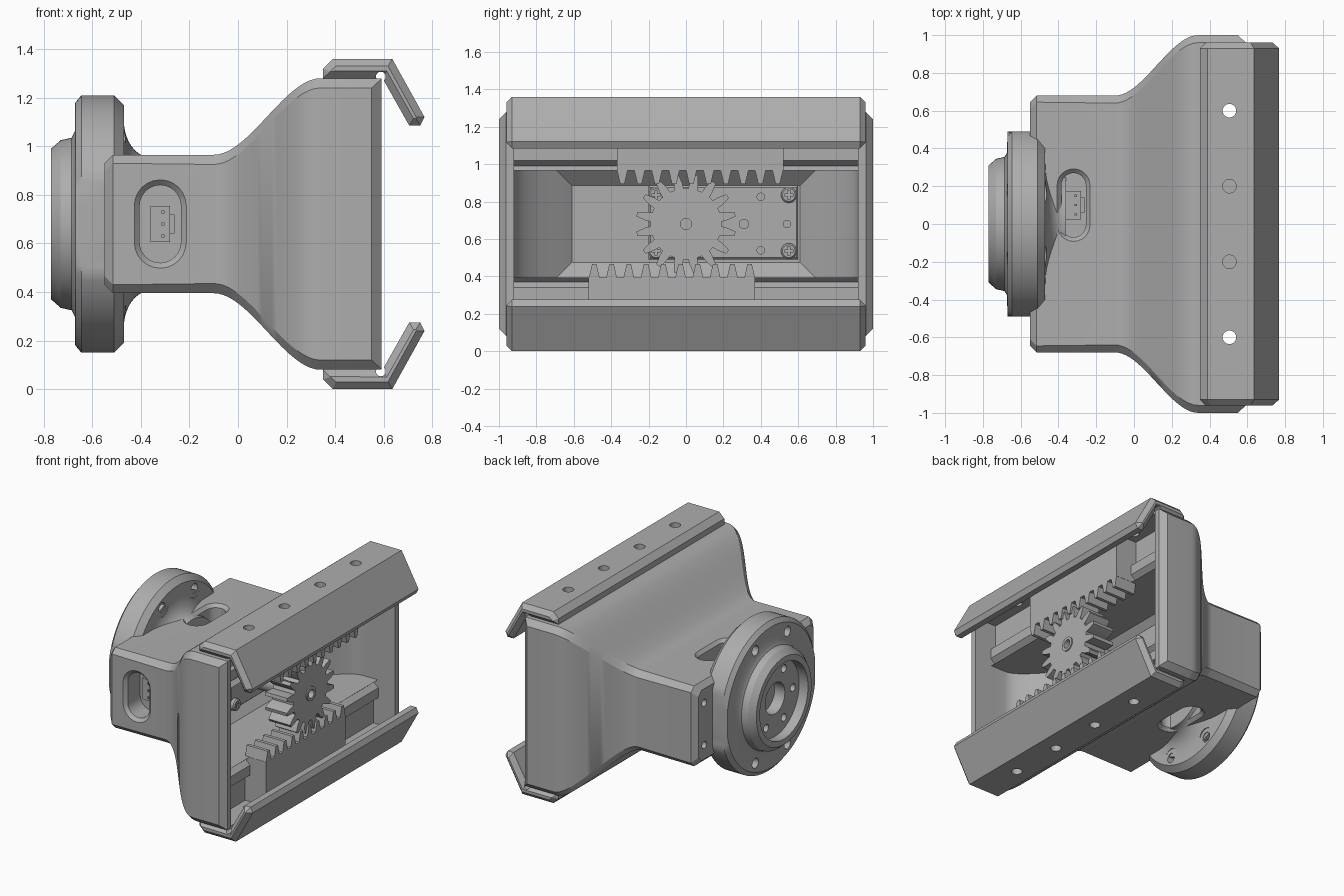
import bpy, bmesh
from math import sin, cos, pi
from mathutils import Vector

if "Cube" in bpy.data.objects:
    bpy.data.objects.remove(bpy.data.objects["Cube"])

MID = 0.68  # height of the main axis

grey = bpy.data.materials.new("machined_grey")
grey.use_nodes = True
GREY = (0.42, 0.42, 0.42, 1)
grey.diffuse_color = GREY
grey.node_tree.nodes["Principled BSDF"].inputs["Base Color"].default_value = GREY


def loft(name, rings, end_bevel=0):
    """Skin a row of equal-sized point rings and cap both ends."""
    bm = bmesh.new()
    rows = [[bm.verts.new(p) for p in ring] for ring in rings]
    n = len(rows[0])
    for a, b in zip(rows, rows[1:]):
        for i in range(n):
            j = (i + 1) % n
            bm.faces.new((a[i], a[j], b[j], b[i]))
    caps = [bm.faces.new(rows[0]), bm.faces.new(rows[-1])]
    bmesh.ops.recalc_face_normals(bm, faces=bm.faces)
    if end_bevel:
        edges = [e for f in caps for e in f.edges]
        bmesh.ops.bevel(bm, geom=edges, offset=end_bevel, segments=1, affect='EDGES')
    mesh = bpy.data.meshes.new(name)
    bm.to_mesh(mesh)
    bm.free()
    mesh.materials.append(grey)
    ob = bpy.data.objects.new(name, mesh)
    bpy.context.collection.objects.link(ob)
    return ob


def prism(name, pts, axis, a, b, end_bevel=0):
    """Extrude a 2D outline along an axis from a to b."""
    place = {'x': lambda p, t: (t, p[0], p[1]),
             'y': lambda p, t: (p[0], t, p[1]),
             'z': lambda p, t: (p[0], p[1], t)}[axis]
    return loft(name, [[place(p, t) for p in pts] for t in (a, b)], end_bevel)


def circle(u, v, r, n=24):
    return [(u + r * cos(2 * pi * i / n), v + r * sin(2 * pi * i / n)) for i in range(n)]


def rect(u0, u1, v0, v1):
    return [(u0, v0), (u1, v0), (u1, v1), (u0, v1)]


def slot(u, v, hu, hv, n=12):
    """Upright obround outline."""
    top = [(u + hu * cos(pi * i / n), v + hv - hu + hu * sin(pi * i / n)) for i in range(n + 1)]
    return top + [(2 * u - a, 2 * v - b) for a, b in top]


def cut(ob, cutters):
    for c in cutters:
        mod = ob.modifiers.new("cut", 'BOOLEAN')
        mod.operation, mod.solver, mod.object = 'DIFFERENCE', 'EXACT', c
        bpy.context.view_layer.objects.active = ob
        bpy.ops.object.modifier_apply(modifier=mod.name)
        bpy.data.objects.remove(c)


def smoothstep(x, a=-0.1, b=0.34):
    t = max(0, min(1, (x - a) / (b - a)))
    return t * t * (3 - 2 * t)


def octagon(x, hy, hz, c):
    q = [(hy, hz - c), (hy - c, hz)]
    return [(x, y, MID + z) for y, z in
            q + [(-y, z) for y, z in q[::-1]] + [(-y, -z) for y, z in q] + [(y, -z) for y, z in q[::-1]]]


# Body shell, swelling from the neck block to the wide mouth
rings = [octagon(-0.55, 0.645, 0.25, 0.035), octagon(-0.515, 0.68, 0.285, 0.035)]
for i in range(23):
    x = -0.1 + 0.44 * i / 22
    rings.append(octagon(x, 0.68 + 0.32 * smoothstep(x), 0.285 + 0.315 * smoothstep(x), 0.04))
rings += [octagon(0.55, 1.0, 0.6, 0.04), octagon(0.59, 0.962, 0.6, 0.003)]
body = loft("body", rings)

# Funnel-shaped cavity and jaw channel
stations = [(0.0, 0.61, 0.205), (0.07, 0.69, 0.285)]
stations += [(x, 0.6 + 0.32 * smoothstep(x), 0.285) for x in [0.14 + 0.02 * i for i in range(11)]]
stations.append((0.7, 0.92, 0.285))
cavity = loft("cavity_cutter", [[(x, y, MID + z) for y, z in rect(-hy, hy, -hz, hz)] for x, hy, hz in stations])
channel = prism("channel_cutter", rect(-0.92, 0.92, -0.1, 1.5), 'x', 0.42, 0.7)


# Obround connector pockets on the front, top and underside
def pocket(place, u, v, hu, hv):
    steps = [(-0.02, 0.04), (0, 0.022), (0.022, 0), (0.16, 0)]
    return loft("pocket_cutter", [[place(p, d) for p in slot(u, v, hu + e, hv + e)] for d, e in steps])


on_front = lambda p, d: (p[0], -0.68 + d, p[1])
on_top = lambda p, d: (p[0], p[1], MID + 0.285 - d)
on_bottom = lambda p, d: (p[0], p[1], MID - 0.285 + d)
sides = [(on_front, MID, 0.085, 0.16), (on_top, 0.1, 0.065, 0.17), (on_bottom, 0.1, 0.065, 0.17)]
pockets = [pocket(place, -0.32, v, hu, hv) for place, v, hu, hv in sides]
bolt_holes = [prism("bolt_cutter", circle(y, MID + z, 0.025), 'x', -0.7, -0.45)
              for y in (-0.58, 0.58) for z in (-0.15, 0.15)]
cut(body, [cavity, channel] + pockets + bolt_holes)

for place, v, hu, hv in sides:
    def block(name, u0, u1, v0, v1, d):
        loft(name, [[place(p, t) for p in rect(u0, u1, v0, v1)] for t in (d, 0.165)])
    block("connector", -0.36, -0.28, v - 0.075, v + 0.075, 0.12)
    block("connector_latch", -0.28, -0.262, v - 0.04, v + 0.04, 0.13)
    for k in (-1, 0, 1):
        block("connector_pin", -0.315, -0.303, v + 0.05 * k - 0.006, v + 0.05 * k + 0.006, 0.11)


# Rear mounting flange with flat-trimmed sides and a recessed boss
def turned(name, profile, trim, n=96):
    return loft(name, [[(x, max(-trim, min(trim, y)), z) for y, z in circle(0, MID, r, n)] for x, r in profile])


flange = turned("flange", [(-0.47, 0.49), (-0.51, 0.53), (-0.645, 0.53), (-0.67, 0.5), (-0.672, 0.38),
                           (-0.685, 0.355), (-0.73, 0.345), (-0.77, 0.31), (-0.77, 0.27), (-0.7, 0.27)], 0.49)
neck = turned("flange_neck", [(-0.5, 0.43), (-0.47, 0.43)] +
              [(-0.36 - 0.11 * cos(a), 0.425 - 0.15 * sin(a)) for a in [pi * i / 16 for i in range(1, 9)]], 0.42)
spots = [(s * 0.18, MID + t * 0.4) for s in (-1, 1) for t in (-1, 1)]
holes = [prism("hole_cutter", circle(y, z, 0.035), 'x', -0.8, -0.4) for y, z in spots]
holes += [prism("hole_cutter", circle(0.2 * cos(k * pi / 3), MID + 0.2 * sin(k * pi / 3), 0.027), 'x', -0.8, -0.6)
          for k in range(6)]
holes.append(prism("bore_cutter", circle(0, MID, 0.11, 32), 'x', -0.8, -0.62))
cut(flange, holes)
cut(neck, [prism("spotface_cutter", circle(y, z, 0.065), 'x', -0.475, -0.3) for y, z in spots])

# Jaws, guide bars and racks, upper and lower
jaw_outline = [(0.35, 1.28), (0.35, 1.32), (0.39, 1.36), (0.635, 1.36), (0.768, 1.12),
               (0.75, 1.085), (0.705, 1.085), (0.595, 1.28)]
guide_outline = [(0.38, 1.09), (0.46, 1.09), (0.46, 1.02), (0.425, 0.99), (0.455, 0.965), (0.38, 0.965)]
PITCH = 0.0923
rack_outline = [(-0.37, 1.28), (-0.37, 0.965)]
for k in range(10):
    y = -0.37 + PITCH * (k + 0.3)
    rack_outline += [(y - 0.026, 0.965), (y - 0.01, 0.895), (y + 0.014, 0.895), (y + 0.03, 0.965)]
rack_outline += [(0.52, 0.965), (0.52, 1.28)]
for label, s in (("upper", 1), ("lower", -1)):
    def flip(pts, t=1):
        return [(t * u, MID + s * (v - MID)) for u, v in pts]
    jaw = prism(label + "_jaw", flip(jaw_outline), 'y', -0.96, 0.96, 0.03)
    cut(jaw, [prism("jaw_hole_cutter", circle(0.505, y, 0.036), 'z', -0.2, 1.6) for y in (-0.6, -0.2, 0.2, 0.6)]
        + [prism("relief_cutter", flip(circle(0.588, 1.287, 0.02)), 'y', -1.1, 1.1)])
    prism(label + "_guide", flip(guide_outline), 'y', -0.92, 0.92)
    prism(label + "_rack", flip(rack_outline, s), 'x', 0.42, 0.585)

# Pinion gear on its shaft
TEETH = 16
gear_outline = []
for k in range(TEETH):
    for da, r in ((-0.13, 0.19), (-0.105, 0.22), (-0.045, 0.268), (0.045, 0.268), (0.105, 0.22), (0.13, 0.19)):
        a = 2 * pi * (k + 0.5) / TEETH + da
        gear_outline.append((r * cos(a), MID + r * sin(a)))
gear = prism("pinion", gear_outline, 'x', 0.4, 0.57)
hub = prism("pinion_hub", circle(0, MID, 0.05, 32), 'x', 0.5, 0.578)
for part in (gear, hub):
    cut(part, [prism("bore_cutter", circle(0, MID, 0.03), 'x', 0.45, 0.7)])
prism("drive_shaft", circle(0, MID, 0.07, 32), 'x', 0.0, 0.41)

# Motor plate with holes and cross-slot screws
motor = prism("motor_plate", rect(-0.2, 0.6, 0.49, 0.885), 'x', -0.02, 0.08, 0.01)
cut(motor, [prism("hole_cutter", circle(y, z, r), 'x', 0.04, 0.2)
            for y, z, r in ((0.4, 0.825, 0.02), (0.4, 0.54, 0.02), (0.31, MID, 0.025), (0.54, MID, 0.02))])
for y in (-0.16, 0.55):
    for z in (0.535, 0.835):
        screw = prism("screw", circle(y, z, 0.042), 'x', 0.07, 0.11, 0.008)
        cut(screw, [prism("slot_cutter", rect(y - a, y + a, z - b, z + b), 'x', 0.095, 0.2)
                    for a, b in ((0.024, 0.006), (0.006, 0.024))])

# Smooth curved areas, keep machined edges crisp
bpy.ops.object.select_all(action='DESELECT')
for ob in bpy.context.scene.objects:
    if ob.type == 'MESH' and grey.name in ob.data.materials:
        ob.select_set(True)
        bpy.context.view_layer.objects.active = ob
bpy.ops.object.shade_smooth_by_angle(angle=0.5)
